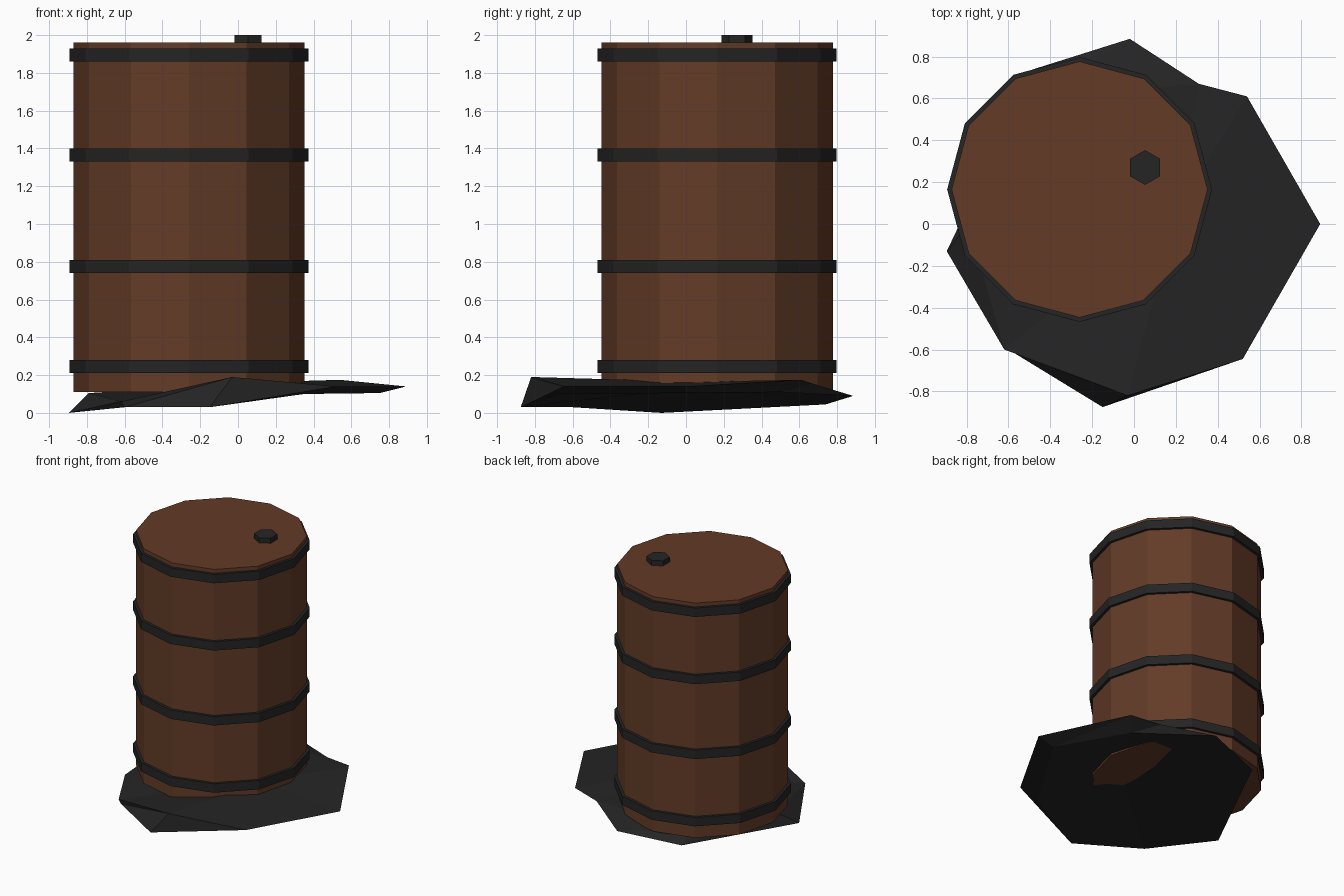
import bpy, bmesh, math

if "Cube" in bpy.data.objects:
    bpy.data.objects.remove(bpy.data.objects["Cube"])

def material(name, rgb):
    m = bpy.data.materials.new(name)
    m.diffuse_color = (*rgb, 1)
    m.use_nodes = True
    m.node_tree.nodes["Principled BSDF"].inputs["Base Color"].default_value = m.diffuse_color
    return m

rust = material("rust_brown", (0.125, 0.044, 0.020))
black = material("tar_black", (0.018, 0.018, 0.018))

def make_object(name, bm, mat):
    bmesh.ops.recalc_face_normals(bm, faces=bm.faces)
    mesh = bpy.data.meshes.new(name)
    bm.to_mesh(mesh)
    bm.free()
    mesh.materials.append(mat)
    ob = bpy.data.objects.new(name, mesh)
    bpy.context.collection.objects.link(ob)
    return ob

def prism(name, x, y, z0, z1, radius, sides, turn, mat):
    bm = bmesh.new()
    rings = []
    for z in (z0, z1):
        rings.append([bm.verts.new((x + radius * math.cos(turn + 2 * math.pi * i / sides),
                                    y + radius * math.sin(turn + 2 * math.pi * i / sides), z))
                      for i in range(sides)])
    low, high = rings
    bm.faces.new(low[::-1])
    bm.faces.new(high)
    for i in range(sides):
        j = (i + 1) % sides
        bm.faces.new((low[i], low[j], high[j], high[i]))
    return make_object(name, bm, mat)

CX, CY = -0.26, 0.165

# Drum body and its four hoops
prism("drum_body", CX, CY, 0.11, 1.96, 0.612, 12, 0, rust)
for i, z in enumerate((0.21, 0.74, 1.33, 1.86)):
    prism(f"hoop_{i + 1}", CX, CY, z, z + 0.07, 0.633, 12, 0, black)

# Filler cap on the lid
prism("filler_cap", 0.053, 0.27, 1.94, 2.0, 0.083, 6, math.pi / 2, black)

# Tilted irregular spill slab: top ring and bottom ring, each closed by a fan
top = [(0.89, 0, 0.14), (0.54, 0.61, 0.175), (0.31, 0.67, 0.155), (-0.48, 0.6, 0.12),
       (-0.79, 0, 0.105), (-0.62, -0.6, 0.06), (-0.03, -0.82, 0.19), (0.52, -0.645, 0.14)]
bottom = [(0.75, 0, 0.105), (0.45, 0.5, 0.11), (-0.02, 0.885, 0.09), (-0.48, 0.74, 0.045),
          (-0.895, -0.13, 0), (-0.6, -0.6, 0.03), (-0.15, -0.875, 0.03), (0.35, -0.66, 0.10)]
bm = bmesh.new()
tv = [bm.verts.new(p) for p in top]
bv = [bm.verts.new(p) for p in bottom]
tc = bm.verts.new((0.2, 0.05, 0.165))
bc = bm.verts.new((0.2, 0.05, 0.135))
for i in range(8):
    j = (i + 1) % 8
    bm.faces.new((tc, tv[i], tv[j]))
    bm.faces.new((bc, bv[j], bv[i]))
    bm.faces.new((bv[i], bv[j], tv[j]))
    bm.faces.new((bv[i], tv[j], tv[i]))
make_object("spill_slab", bm, black)
